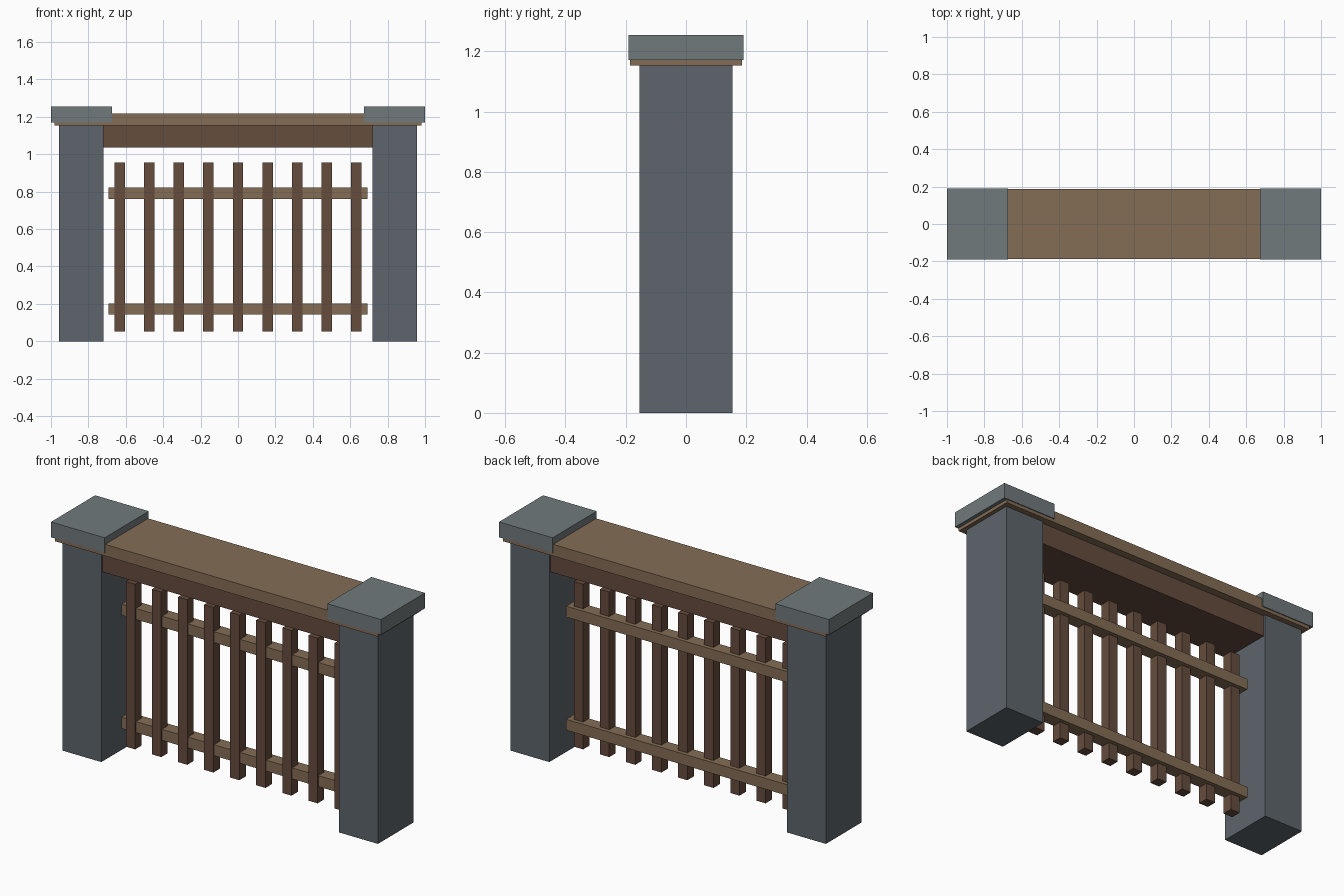
import bpy

if "Cube" in bpy.data.objects:
    bpy.data.objects.remove(bpy.data.objects["Cube"])


def material(name, rgb):
    m = bpy.data.materials.new(name)
    m.diffuse_color = (*rgb, 1.0)
    m.use_nodes = True
    m.node_tree.nodes["Principled BSDF"].inputs["Base Color"].default_value = m.diffuse_color
    return m


STONE = material("slate_stone", (0.109, 0.130, 0.147))
CAP = material("cap_stone", (0.165, 0.195, 0.202))
LIGHT = material("light_wood", (0.230, 0.153, 0.091))
DARK = material("dark_wood", (0.133, 0.072, 0.047))


def box(name, x, y, z, mat):
    """Box from (min, max) ranges on each axis."""
    spans = (x, y, z)
    bpy.ops.mesh.primitive_cube_add(size=1, location=[(a + b) / 2 for a, b in spans])
    ob = bpy.context.object
    ob.name = name
    ob.scale = [b - a for a, b in spans]
    bpy.ops.object.transform_apply(location=False, rotation=False, scale=True)
    ob.data.materials.append(mat)
    return ob


# Stone pillars with caps at each end
for side, s in (("left", -1), ("right", 1)):
    box(f"{side}_pillar", sorted((s * 0.72, s * 0.957)), (-0.155, 0.155), (0, 1.153), STONE)
    box(f"{side}_pillar_cap", sorted((s * 0.675, s * 1.0)), (-0.191, 0.191), (1.171, 1.255), CAP)

# Top plank and the beam under it
box("top_plank", (-0.98, 0.98), (-0.186, 0.186), (1.153, 1.217), LIGHT)
box("under_beam", (-0.95, 0.95), (-0.143, 0.143), (1.037, 1.153), DARK)

# Horizontal rails, set slightly behind the bars
for name, z in (("lower_rail", 0.142), ("upper_rail", 0.762)):
    box(name, (-0.692, 0.692), (-0.022, 0.050), (z, z + 0.06), LIGHT)

# Vertical bars
for i in range(9):
    x = (i - 4) * 0.158
    box(f"bar_{i + 1}", (x - 0.028, x + 0.028), (-0.028, 0.028), (0.052, 0.957), DARK)
